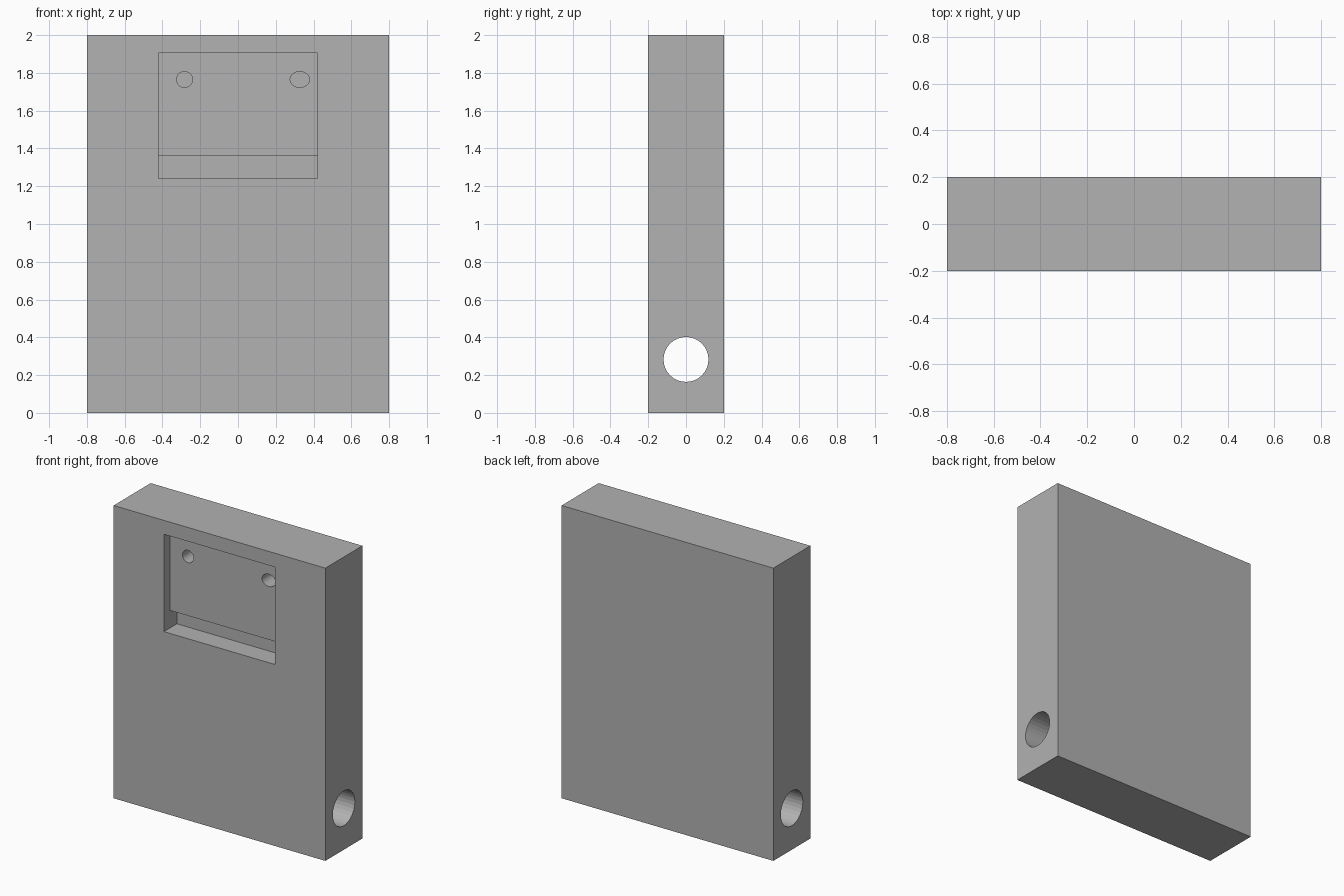
import bpy, bmesh, math
from mathutils import Vector

if "Cube" in bpy.data.objects:
    bpy.data.objects.remove(bpy.data.objects["Cube"])

grey = bpy.data.materials.new("plain_grey")
grey.use_nodes = True
colour = (0.445, 0.445, 0.445, 1)
grey.diffuse_color = colour
grey.node_tree.nodes["Principled BSDF"].inputs["Base Color"].default_value = colour


def prism(name, profile, sweep):
    """Closed solid: a 3D outline swept along a vector."""
    bm = bmesh.new()
    face = bm.faces.new([bm.verts.new(p) for p in profile])
    swept = bmesh.ops.extrude_face_region(bm, geom=[face], use_keep_orig=True)
    verts = [v for v in swept["geom"] if isinstance(v, bmesh.types.BMVert)]
    bmesh.ops.translate(bm, verts=verts, vec=Vector(sweep))
    bmesh.ops.recalc_face_normals(bm, faces=bm.faces)
    mesh = bpy.data.meshes.new(name)
    bm.to_mesh(mesh)
    bm.free()
    mesh.materials.append(grey)
    obj = bpy.data.objects.new(name, mesh)
    bpy.context.scene.collection.objects.link(obj)
    return obj


def ellipse(ru, rv, sides=32):
    angles = [2 * math.pi * i / sides for i in range(sides)]
    return [(ru * math.cos(a), rv * math.sin(a)) for a in angles]


# Upright slab
W, D, H = 0.8, 0.2, 2.0
body = prism("body", [(-W, -D, 0), (W, -D, 0), (W, D, 0), (-W, D, 0)], (0, 0, H))

# Stepped front recess: shallow panel above a deeper slot
panel_y, slot_y = -0.135, -0.06
step = [(-0.3, 1.24), (slot_y, 1.24), (slot_y, 1.36),
        (panel_y, 1.36), (panel_y, 1.905), (-0.3, 1.905)]
cutters = [prism("recess_cutter", [(-0.42, y, z) for y, z in step], (0.84, 0, 0))]

# Blind mounting holes in the panel, the second one elongated
for name, x, rx in (("round_hole", -0.283, 0.042), ("oval_hole", 0.327, 0.051)):
    outline = [(x + u, -0.16, 1.765 + v) for u, v in ellipse(rx, 0.042)]
    cutters.append(prism(name + "_cutter", outline, (0, 0.23, 0)))

# Bore running sideways through the foot
bore = [(-1, u, 0.283 + v) for u, v in ellipse(0.119, 0.119)]
cutters.append(prism("bore_cutter", bore, (2, 0, 0)))

# Cut everything out of the slab and bake the result
for cutter in cutters:
    cutter.hide_render = True
    mod = body.modifiers.new(cutter.name, "BOOLEAN")
    mod.operation, mod.solver, mod.object = "DIFFERENCE", "EXACT", cutter
bpy.context.view_layer.update()
evaluated = body.evaluated_get(bpy.context.evaluated_depsgraph_get())
result = bpy.data.meshes.new_from_object(evaluated)
body.modifiers.clear()
body.data = result
for cutter in cutters:
    bpy.data.objects.remove(cutter)
